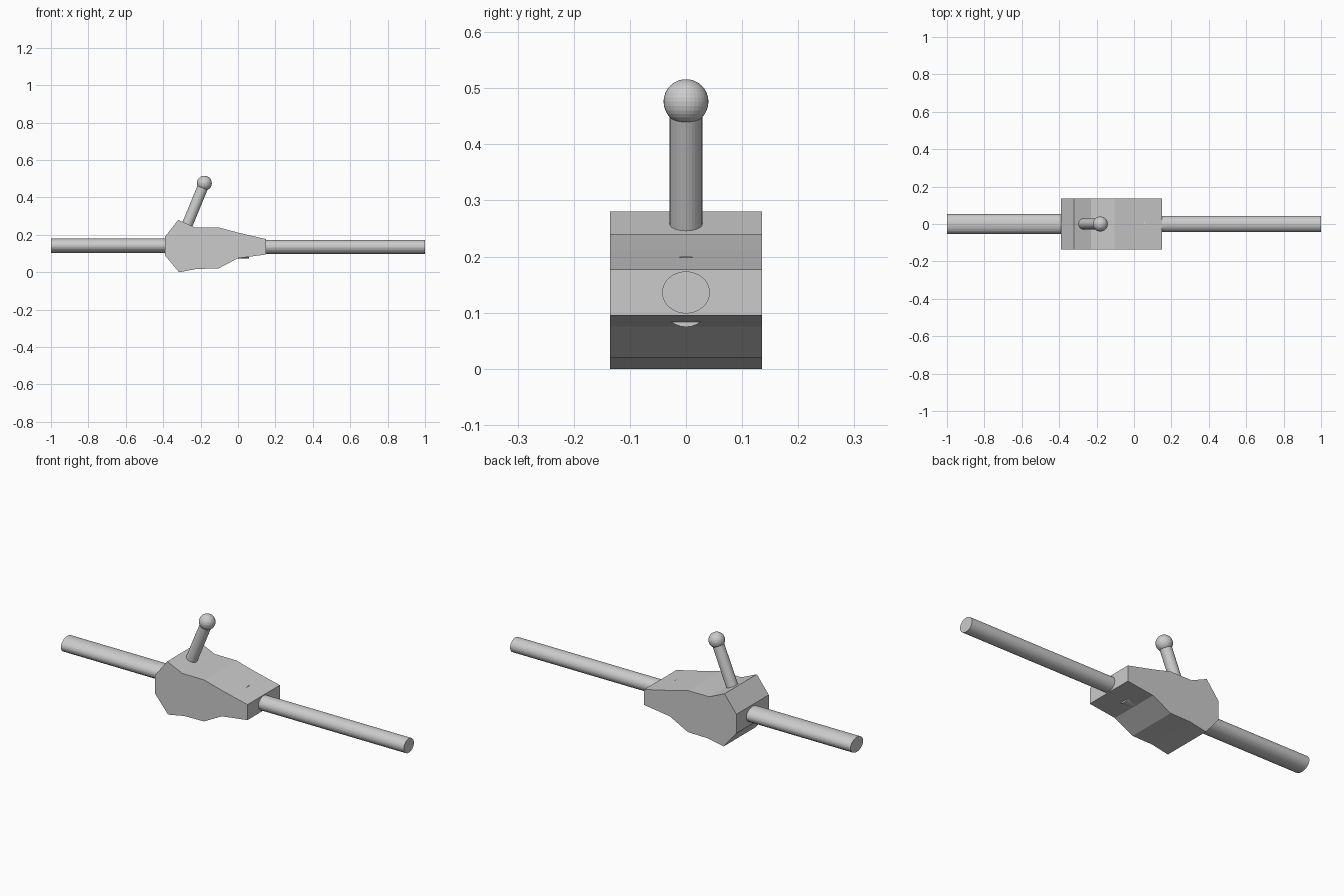
import bpy, bmesh
from math import pi
from mathutils import Vector

if "Cube" in bpy.data.objects:
    bpy.data.objects.remove(bpy.data.objects["Cube"])


def rod(name, a, b, rx, ry, sides=32):
    """Elliptical rod from a to b; ry is the half width along world y."""
    a, b = Vector(a), Vector(b)
    d = b - a
    bpy.ops.mesh.primitive_cylinder_add(vertices=sides, radius=1, depth=1, location=(a + b) / 2)
    o = bpy.context.object
    o.name = name
    o.scale = (rx, ry, d.length)
    # All rods lie in the xz plane, so only a turn about y is needed
    o.rotation_euler = (0, Vector((0, 1)).angle_signed(Vector((d.x, d.z))), 0)
    return o


# Faceted body: side profile (x, z) extruded across y
profile = [(-0.39, 0.19), (-0.32, 0.28), (-0.23, 0.24), (-0.105, 0.24), (0.0, 0.212),
           (0.15, 0.177), (0.15, 0.095), (0.0, 0.075), (-0.105, 0.02), (-0.22, 0.018),
           (-0.315, 0.0), (-0.39, 0.09)]
half = 0.135
bm = bmesh.new()
face = bm.faces.new([bm.verts.new((x, -half, z)) for x, z in profile])
ext = bmesh.ops.extrude_face_region(bm, geom=[face])
bmesh.ops.translate(bm, vec=(0, 2 * half, 0),
                    verts=[v for v in ext["geom"] if isinstance(v, bmesh.types.BMVert)])
bmesh.ops.recalc_face_normals(bm, faces=bm.faces)
mesh = bpy.data.meshes.new("body")
bm.to_mesh(mesh)
bm.free()
bpy.context.collection.objects.link(bpy.data.objects.new("body", mesh))

# Side rods, and the inner sleeve whose end just breaks the body surface
rod("left_rod", (-1, 0, 0.142), (-0.3, 0, 0.142), 0.039, 0.053)
rod("right_rod", (0.05, 0, 0.136), (1, 0, 0.136), 0.0375, 0.0425)
rod("inner_sleeve", (-0.3, 0, 0.1375), (0.06, 0, 0.1375), 0.063, 0.052)

# Lever with a ball knob
rod("lever", (-0.275, 0, 0.245), (-0.18, 0, 0.476), 0.029, 0.029)
bpy.ops.mesh.primitive_uv_sphere_add(segments=32, ring_count=16, radius=0.04,
                                     location=(-0.18, 0, 0.476))
bpy.context.object.name = "lever_knob"
